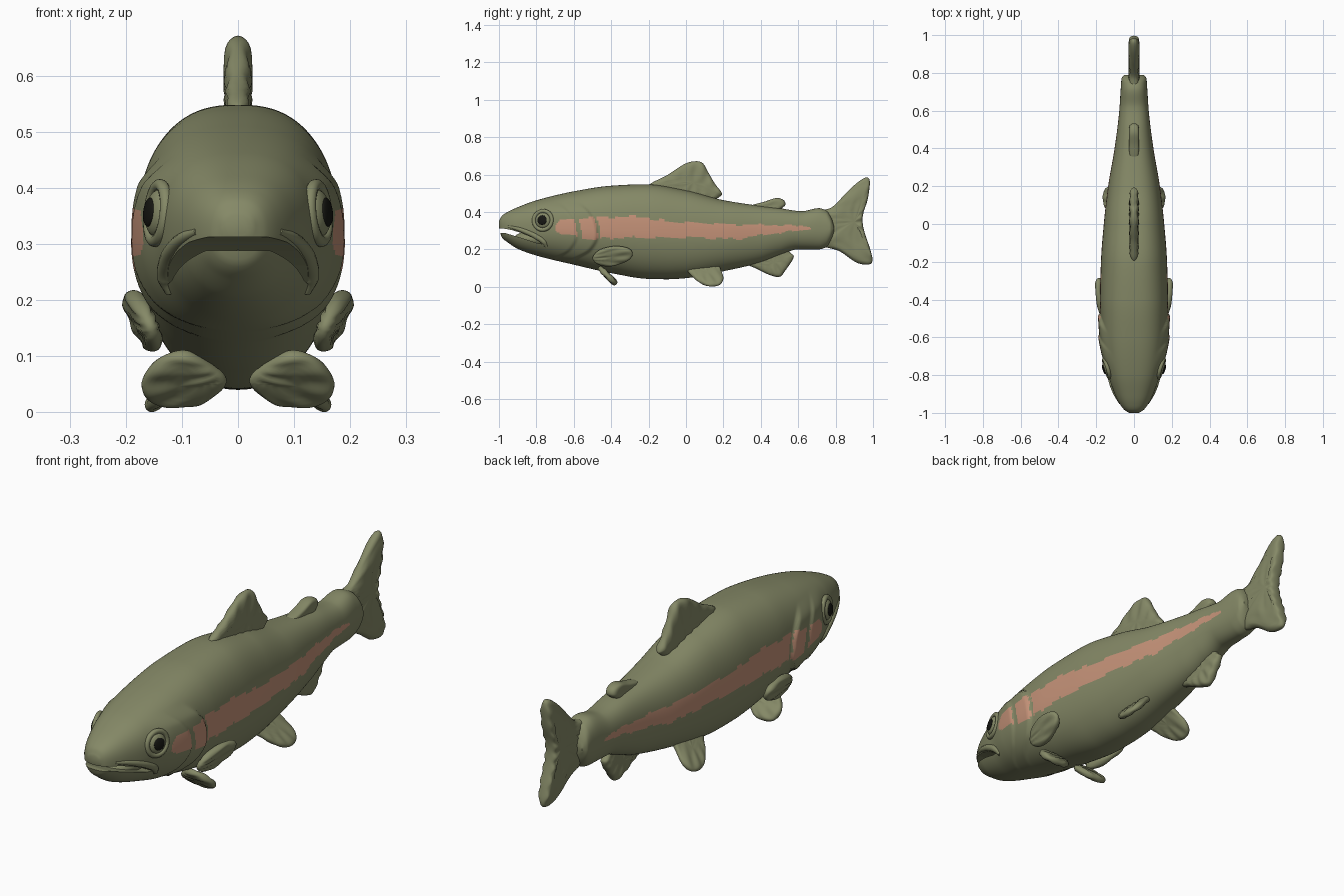
import bpy, bmesh, math
from mathutils import Vector

if "Cube" in bpy.data.objects:
    bpy.data.objects.remove(bpy.data.objects["Cube"])

def material(name, rgb):
    m = bpy.data.materials.new(name)
    m.diffuse_color = (*rgb, 1)
    m.use_nodes = True
    m.node_tree.nodes["Principled BSDF"].inputs["Base Color"].default_value = m.diffuse_color
    return m

OLIVE = material("olive skin", (0.235, 0.25, 0.135))
PINK = material("salmon stripe", (0.56, 0.29, 0.19))
BLACK = material("pupil black", (0.008, 0.008, 0.006))

def interp(pts, x):
    """Monotone cubic through (x, value) points."""
    x = min(max(x, pts[0][0]), pts[-1][0])
    d = [(b[1] - a[1]) / (b[0] - a[0]) for a, b in zip(pts, pts[1:])]
    m = [d[0]] + [0 if a * b <= 0 else 2 * a * b / (a + b) for a, b in zip(d, d[1:])] + [d[-1]]
    i = next(k for k in range(len(d)) if x <= pts[k + 1][0])
    h = pts[i + 1][0] - pts[i][0]
    t = (x - pts[i][0]) / h
    return ((2*t**3 - 3*t*t + 1) * pts[i][1] + (t**3 - 2*t*t + t) * h * m[i]
            + (3*t*t - 2*t**3) * pts[i + 1][1] + (t**3 - t*t) * h * m[i + 1])

def smooth(t):
    t = min(max(t, 0), 1)
    return t * t * (3 - 2 * t)

def finish(ob, angle=40):
    bpy.ops.object.select_all(action='DESELECT')
    ob.select_set(True)
    bpy.context.view_layer.objects.active = ob
    bpy.ops.object.shade_smooth_by_angle(angle=math.radians(angle))

def mesh_object(name, bm, mats):
    bmesh.ops.recalc_face_normals(bm, faces=bm.faces)
    me = bpy.data.meshes.new(name)
    bm.to_mesh(me)
    bm.free()
    ob = bpy.data.objects.new(name, me)
    bpy.context.collection.objects.link(ob)
    for m in mats:
        me.materials.append(m)
    return ob

# Body outlines along y: back, belly and half width
TOP = [(-1, .35), (-.985, .378), (-.95, .402), (-.9, .425), (-.8, .462), (-.6, .51), (-.4, .54), (-.22, .548),
       (0, .515), (.2, .463), (.4, .432), (.5, .42), (.62, .404), (.71, .42), (.75, .408), (.78, .365), (.79, .33)]
BOT = [(-1, .315), (-.985, .265), (-.95, .235), (-.9, .203), (-.8, .167), (-.6, .118), (-.4, .073), (-.2, .042),
       (-.1, .04), (0, .046), (.2, .083), (.4, .13), (.5, .168), (.6, .2), (.71, .2), (.75, .212), (.78, .255), (.79, .29)]
WID = [(-1, .025), (-.985, .05), (-.95, .077), (-.9, .102), (-.8, .137), (-.7, .158), (-.6, .17), (-.5, .176),
       (-.4, .18), (-.2, .175), (0, .16), (.2, .137), (.4, .103), (.6, .078), (.72, .07), (.77, .066), (.79, .05)]
GILL = [(.1, -.66), (.14, -.6), (.2, -.5), (.27, -.465), (.34, -.475), (.4, -.51), (.45, -.56)]

def gill_bump(y, z):
    """Raised cheek plates that end in a step at the gill line."""
    fade = smooth((z - .11) / .05) * smooth((.46 - z) / .06)
    e = interp(GILL, z)
    outer = .014 * smooth((y + .78) / .25) * smooth((e - y) / .02)
    inner = .008 * smooth((y + .8) / .12) * smooth((e - .11 - y) / .02)
    return fade * (outer + inner)

def surface_x(y, z):
    c, h = (interp(TOP, y) + interp(BOT, y)) / 2, (interp(TOP, y) - interp(BOT, y)) / 2
    n = 2.5 if z > c else 2.1
    t = min(abs(z - c) / h, 1)
    return interp(WID, y) * (1 - t**n) ** (1 / n) + gill_bump(y, z)

# Body loft
N, S = 240, 144
bm = bmesh.new()
rings = []
for i in range(N + 1):
    u = i / N
    u = .5 * u + .25 * (1 - math.cos(math.pi * u))
    y = -1 + 1.79 * u
    t, b, w = interp(TOP, y), interp(BOT, y), interp(WID, y)
    ring = []
    for j in range(S):
        a = 2 * math.pi * j / S
        ca, sa = math.cos(a), math.sin(a)
        n = 2 / (2.5 if sa > 0 else 2.1)
        z = (t + b) / 2 + (t - b) / 2 * math.copysign(abs(sa) ** n, sa)
        x = math.copysign(w * abs(ca) ** n + gill_bump(y, z) * min(1, 3 * abs(ca)), ca)
        ring.append(bm.verts.new((x, y, z)))
    rings.append(ring)
for r, q in zip(rings, rings[1:]):
    for j in range(S):
        bm.faces.new((r[j], r[(j + 1) % S], q[(j + 1) % S], q[j]))
bm.faces.new(rings[0])
bm.faces.new(rings[-1])

# Stripe along the flank, broken at the cheek plates
HI = [(-.7, .325), (-.67, .355), (-.6, .365), (-.5, .37), (-.25, .375), (-.15, .355), (0, .347), (.2, .336), (.4, .33), (.58, .328), (.67, .322)]
LO = [(-.7, .305), (-.67, .28), (-.6, .272), (-.5, .252), (-.4, .262), (0, .264), (.25, .256), (.4, .275), (.58, .298), (.67, .31)]
for f in bm.faces:
    c = f.calc_center_median()
    wob = .004 * math.sin(37 * c.y) + .003 * math.sin(83 * c.y)
    gap = abs(c.y - interp(GILL, c.z) + .105) < .013 or abs(c.y - interp(GILL, c.z)) < .008
    if -.7 < c.y < .67 and interp(LO, c.y) + wob < c.z < interp(HI, c.y) + wob and not gap:
        f.material_index = 1
body = mesh_object("body", bm, [OLIVE, PINK])

# Mouth slot cut through the snout
slot = [(-1.1, .312), (-.98, .312), (-.93, .303), (-.88, .287), (-.82, .262), (-.765, .228),
        (-.8, .235), (-.87, .258), (-.93, .276), (-.97, .288), (-1.1, .29)]
bm = bmesh.new()
sides = [[bm.verts.new((x, y, z)) for y, z in slot] for x in (-.3, .3)]
for s in sides:
    bm.faces.new(s)
for j in range(len(slot)):
    k = (j + 1) % len(slot)
    bm.faces.new((sides[0][j], sides[0][k], sides[1][k], sides[1][j]))
cutter = mesh_object("mouth_cutter", bm, [OLIVE])
cutter.hide_render = True
mod = body.modifiers.new("mouth", 'BOOLEAN')
mod.operation, mod.solver, mod.object = 'DIFFERENCE', 'EXACT', cutter
bpy.context.view_layer.objects.active = body
bpy.ops.object.modifier_apply(modifier="mouth")
bpy.data.objects.remove(cutter)
finish(body)

def ball(name, loc, scale, mat, axis=(0, 0, 1)):
    bpy.ops.mesh.primitive_uv_sphere_add(segments=40, ring_count=20, location=loc)
    ob = bpy.context.object
    ob.name, ob.scale = name, scale
    ob.rotation_euler = Vector(axis).to_track_quat('Z', 'Y').to_euler()
    ob.data.materials.append(mat)
    finish(ob, 60)

ball("mouth_lining", (0, -.79, .255), (.085, .13, .05), OLIVE)

# Eyes and upper lip folds on both sides
for s, side in ((1, "right"), (-1, "left")):
    n = Vector((s, -.3, .1)).normalized()
    p = Vector((s * (surface_x(-.765, .355) - .002), -.765, .355))
    ball(side + "_eye", p, (.042, .042, .02), OLIVE, n)
    ball(side + "_pupil", p + n * .016, (.026, .026, .0075), BLACK, n)
    bpy.ops.mesh.primitive_torus_add(location=p, rotation=n.to_track_quat('Z', 'Y').to_euler(), major_radius=.05,
                                     minor_radius=.011, major_segments=48, minor_segments=12)
    rim = bpy.context.object
    rim.name = side + "_eye_rim"
    rim.data.materials.append(OLIVE)
    finish(rim, 60)
    cu = bpy.data.curves.new(side + "_lip", 'CURVE')
    cu.dimensions, cu.bevel_depth, cu.bevel_resolution, cu.use_fill_caps = '3D', .014, 4, True
    path = [(-.95, .322, .5), (-.9, .31, .8), (-.85, .292, 1), (-.8, .268, 1.1), (-.76, .24, 1.1), (-.745, .215, .7)]
    sp = cu.splines.new('BEZIER')
    sp.bezier_points.add(len(path) - 1)
    for bp, (y, z, r) in zip(sp.bezier_points, path):
        bp.co, bp.radius = (s * (surface_x(y, z) - .005), y, z), r
        bp.handle_left_type = bp.handle_right_type = 'AUTO'
    cu.materials.append(OLIVE)
    bpy.context.collection.objects.link(bpy.data.objects.new(side + "_lip", cu))

def fin(name, outline, to3d, thick, root, rays, M=8):
    """Padded fin: smooth closed outline, domed thickness, ridges fanning from root."""
    P = [Vector(p) for p in outline]
    L, pts = len(P), []
    for i in range(L):
        a, b, c, d = (P[(i + k) % L] for k in (-1, 0, 1, 2))
        for k in range(M):
            t = k / M
            pts.append(.5 * (2*b + (c - a)*t + (2*a - 5*b + 4*c - d)*t*t + (3*b - a - 3*c + d)*t**3))
    cen = sum(pts, Vector((0, 0))) / len(pts)
    o = Vector(to3d(0, 0))
    nrm = (Vector(to3d(1, 0)) - o).cross(Vector(to3d(0, 1)) - o).normalized()
    bm = bmesh.new()

    def vert(p, s, sg):
        q = p - Vector(root)
        ridge = 1 + .13 * math.cos(rays * math.atan2(q.y, q.x)) * smooth(s * 2)
        return bm.verts.new(Vector(to3d(*p)) + nrm * sg * thick * ridge * math.sqrt(max(0, 1 - s**8)))

    edge = [vert(p, 1, 0) for p in pts]
    K = len(pts)
    for sg in (1, -1):
        prev = edge
        for s in (.985, .95, .9, .82, .7, .55, .4, .2):
            ring = [vert(cen + (p - cen) * s, s, sg) for p in pts]
            for j in range(K):
                bm.faces.new((prev[j], prev[(j + 1) % K], ring[(j + 1) % K], ring[j]))
            prev = ring
        mid = vert(cen, 0, sg)
        for j in range(K):
            bm.faces.new((prev[j], prev[(j + 1) % K], mid))
    finish(mesh_object(name, bm, [OLIVE]), 80)

# Fins on the centre line, drawn in (y, z)
flat = lambda y, z: (0, y, z)
fin("dorsal_fin", [(-.2, .54), (-.1, .597), (-.01, .655), (.05, .671), (.09, .66), (.12, .61), (.155, .55),
                   (.19, .505), (.185, .485), (.13, .46), (0, .47), (-.12, .5)], flat, .023, (-.05, .2), 40)
fin("adipose_fin", [(.34, .43), (.42, .455), (.48, .474), (.52, .465), (.532, .44), (.51, .418), (.47, .39),
                    (.38, .4)], flat, .024, (.3, .3), 1)
fin("anal_fin", [(.31, .135), (.38, .095), (.45, .062), (.5, .053), (.53, .085), (.575, .155), (.56, .18),
                 (.52, .21), (.4, .19)], flat, .022, (.38, .33), 36)
fin("tail_fin", [(.7, .39), (.78, .425), (.86, .505), (.92, .56), (.965, .584), (.983, .56), (.972, .47),
                 (.95, .4), (.944, .35), (.955, .29), (.985, .2), (.997, .14), (.975, .119), (.91, .13),
                 (.82, .19), (.7, .24)], flat, .027, (.6, .325), 50)

# Paired fins
for s, side in ((1, "right"), (-1, "left")):
    fin(side + "_pectoral_fin", [(-.5, .155), (-.46, .198), (-.38, .216), (-.31, .206), (-.285, .177), (-.31, .14),
                                 (-.4, .11), (-.47, .12)],
        lambda y, z: (s * (.168 + .4 * (z - .16) + .1 * (y + .4)), y, z), .017, (-.56, .15), 34)
    fin(side + "_front_belly_fin", [(.02, .055), (.05, .085), (.09, .105), (.13, .099), (.16, .075), (.172, .047),
                                    (.155, .02), (.11, .012), (.06, .02)],
        lambda x, z: (s * x, -.36 - z, z), .016, (0, .08), 26)
    fin(side + "_pelvic_fin", [(-.005, .115), (.03, .06), (.08, .02), (.13, .004), (.18, .012), (.2, .042),
                               (.19, .08), (.16, .13), (.07, .15)],
        lambda y, z: (s * (.166 - .95 * z), y, z), .015, (.03, .24), 34)
